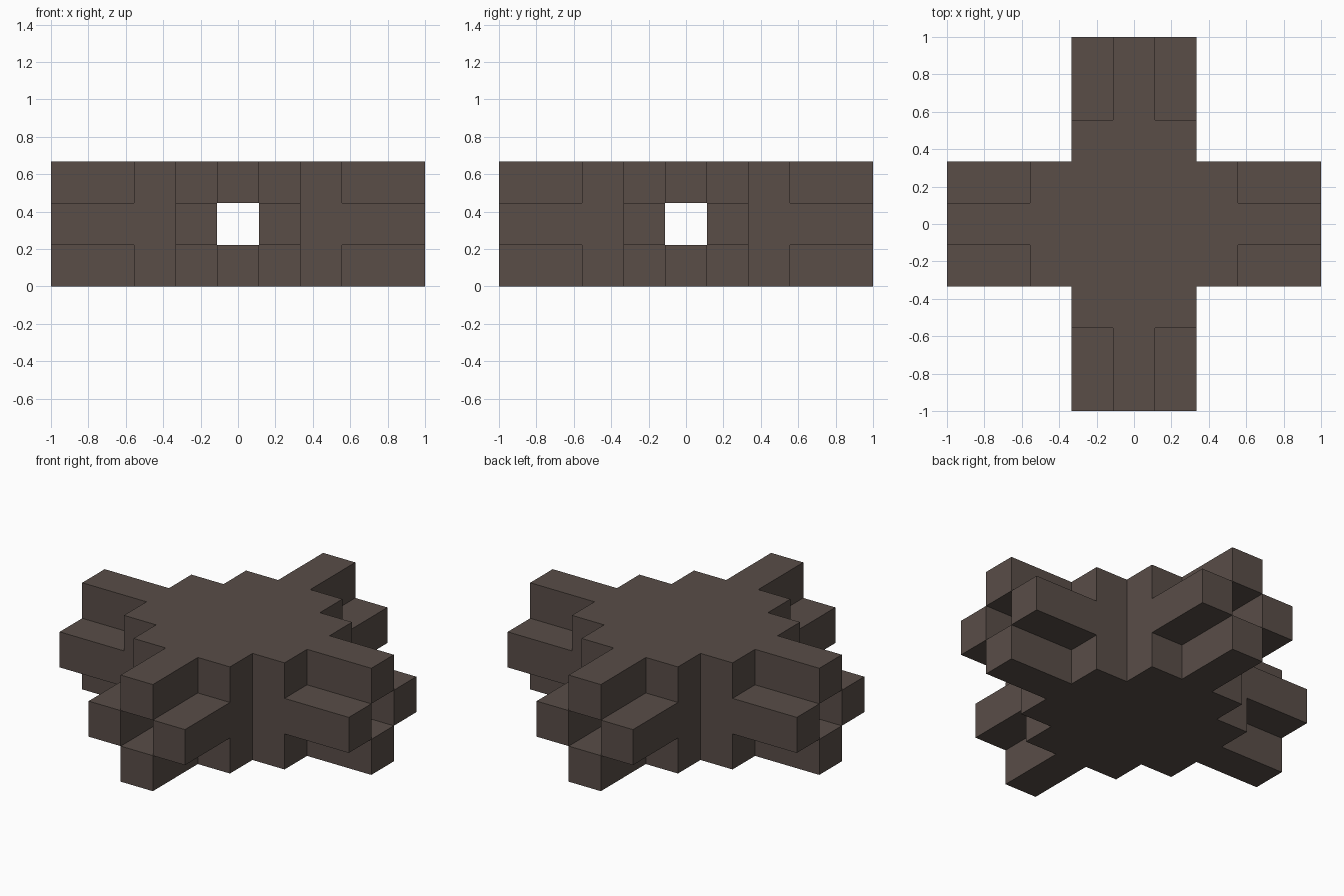
import bpy, bmesh
from mathutils import Vector

if "Cube" in bpy.data.objects:
    bpy.data.objects.remove(bpy.data.objects["Cube"], do_unlink=True)

CELL = 2 / 9  # width of one square bar

wood = bpy.data.materials.new("dark_brown_wood")
wood.use_nodes = True
COLOUR = (0.1, 0.075, 0.064, 1)
wood.diffuse_color = COLOUR
bsdf = wood.node_tree.nodes["Principled BSDF"]
bsdf.inputs["Base Color"].default_value = COLOUR
bsdf.inputs["Roughness"].default_value = 0.8


def part_at(x, y, z):
    """Name of the part filling a cell (counted from the centre), or None."""
    if abs(z) > 1 or max(abs(x), abs(y)) > 4 or min(abs(x), abs(y)) > 1:
        return None
    # tunnels along both axes
    if z == 0 and (x == 0 or y == 0):
        return None
    # plus-shaped core
    if max(abs(x), abs(y)) <= 2:
        return "core"
    # four prongs at the end of each arm, with empty corners between them
    along_x = abs(x) > 2
    side = y if along_x else x
    if abs(side) + abs(z) != 1:
        return None
    if along_x:
        return "left_prongs" if x > 0 else "right_prongs"
    return "back_prongs" if y > 0 else "front_prongs"


def add_side(bm, cell, axis, sign):
    """Add one outward-facing square on the given side of a cell."""
    n = Vector((0, 0, 0))
    n[axis] = sign
    u = Vector((0, 0, 0))
    u[(axis + 1) % 3] = 1
    v = n.cross(u)
    centre = Vector(cell) + n / 2 + Vector((0, 0, 1.5))
    corners = [centre + (u * a + v * b) / 2
               for a, b in ((-1, -1), (1, -1), (1, 1), (-1, 1))]
    bm.faces.new([bm.verts.new(c * CELL) for c in corners])


def build_part(name):
    bm = bmesh.new()
    for x in range(-4, 5):
        for y in range(-4, 5):
            for z in range(-1, 2):
                if part_at(x, y, z) != name:
                    continue
                # skin only the sides that meet open space
                for axis in range(3):
                    for sign in (-1, 1):
                        near = [x, y, z]
                        near[axis] += sign
                        if part_at(*near) is None:
                            add_side(bm, (x, y, z), axis, sign)
    bmesh.ops.remove_doubles(bm, verts=bm.verts[:], dist=0.001)
    # merge squares into large flat faces
    bmesh.ops.dissolve_limit(bm, angle_limit=0.01,
                             verts=bm.verts[:], edges=bm.edges[:])
    mesh = bpy.data.meshes.new(name)
    bm.to_mesh(mesh)
    bm.free()
    mesh.materials.append(wood)
    bpy.context.collection.objects.link(bpy.data.objects.new(name, mesh))


for part in ("core", "front_prongs", "back_prongs", "left_prongs", "right_prongs"):
    build_part(part)
